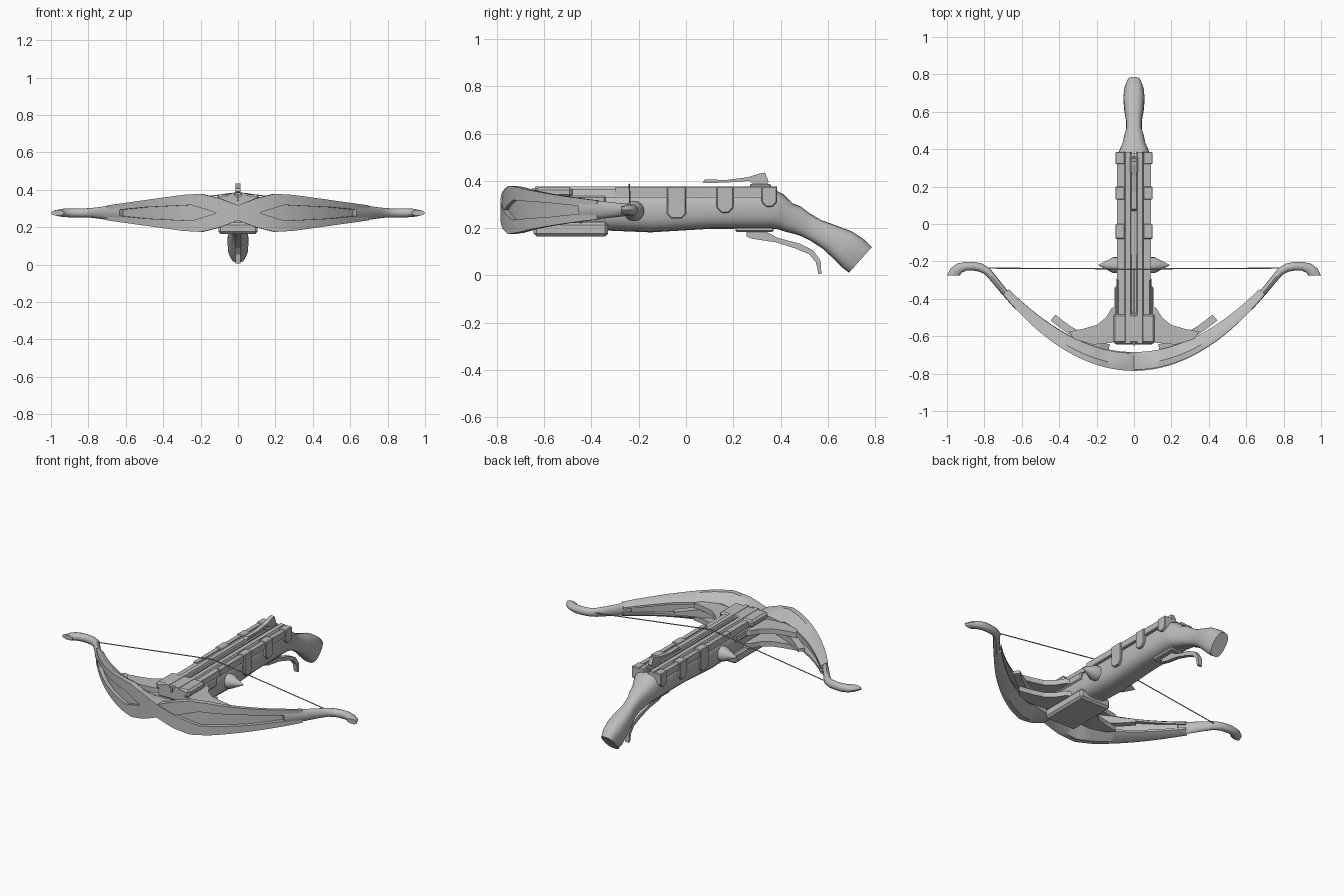
import bpy, bmesh, math
from mathutils import Vector

cube = bpy.data.objects.get("Cube")
if cube:
    bpy.data.objects.remove(cube)

grey = bpy.data.materials.new("plain grey")
grey.use_nodes = True
grey.diffuse_color = (0.5, 0.5, 0.5, 1)
grey.node_tree.nodes["Principled BSDF"].inputs["Base Color"].default_value = (0.5, 0.5, 0.5, 1)


def loft(name, rings, smooth=False, mirror=False, bevel=0):
    """Skin closed rings of equal length and cap both ends."""
    bm = bmesh.new()
    rows = [[bm.verts.new(p) for p in ring] for ring in rings]
    n = len(rows[0])
    for a, b in zip(rows, rows[1:]):
        for i in range(n):
            j = (i + 1) % n
            bm.faces.new((a[i], a[j], b[j], b[i]))
    bm.faces.new(rows[0])
    bm.faces.new(rows[-1])
    bmesh.ops.recalc_face_normals(bm, faces=bm.faces)
    mesh = bpy.data.meshes.new(name)
    bm.to_mesh(mesh)
    bm.free()
    mesh.materials.append(grey)
    obj = bpy.data.objects.new(name, mesh)
    bpy.context.collection.objects.link(obj)
    if smooth:
        bpy.ops.object.select_all(action='DESELECT')
        obj.select_set(True)
        bpy.context.view_layer.objects.active = obj
        bpy.ops.object.shade_smooth_by_angle(angle=math.radians(35))
    if bevel:
        mod = obj.modifiers.new("bevel", 'BEVEL')
        mod.width, mod.segments = bevel, 1
    if mirror:
        obj.modifiers.new("mirror", 'MIRROR').use_mirror_merge = False
    return obj


def slab(name, outline, axis, lo, hi, **kw):
    """Extrude a 2D outline along one axis."""
    def place(p, d):
        q = list(p)
        q.insert(axis, d)
        return q
    return loft(name, [[place(p, d) for p in outline] for d in (lo, hi)], **kw)


def box(name, x, y, z, **kw):
    return slab(name, [(x[0], y[0]), (x[1], y[0]), (x[1], y[1]), (x[0], y[1])], 2, *z, **kw)


def lerp(keys, x):
    """Piecewise linear value from (x, value) keys."""
    for (a, u), (b, v) in zip(keys, keys[1:]):
        if x <= b:
            return u + (v - u) * (x - a) / (b - a)
    return keys[-1][1]


# Stock and grip: top point, bottom point and half width of each section
stock = [((-.63, .355), (-.63, .2), .095), ((-.34, .36), (-.34, .19), .093),
         ((-.15, .365), (-.15, .182), .09), ((.1, .365), (.1, .197), .087),
         ((.37, .365), (.36, .198), .086), ((.41, .345), (.39, .195), .076),
         ((.45, .305), (.42, .185), .06), ((.485, .292), (.46, .175), .053),
         ((.52, .265), (.49, .165), .042), ((.57, .235), (.53, .145), .042),
         ((.63, .213), (.58, .112), .052), ((.7, .187), (.63, .065), .057),
         ((.75, .155), (.665, .03), .054), ((.787, .12), (.69, .012), .042)]
rings = []
for (ty, tz), (by, bz), w in stock:
    ring = []
    for k in range(20):
        a = 2 * math.pi * k / 20
        c, s = math.cos(a), math.sin(a)
        x = w * math.copysign(abs(c) ** .7, c)
        f = (1 + math.copysign(abs(s) ** .8, s)) / 2
        ring.append((x, by + (ty - by) * f, bz + (tz - bz) * f))
    rings.append(ring)
loft("stock", rings, smooth=True)

# Grooved deck along the top of the stock
half = [(.01, .352), (.02, .376), (.046, .376), (.052, .366), (.084, .366), (.09, .33)]
slab("deck", half + [(-x, z) for x, z in reversed(half)], 1, -.64, .385)
box("bolt_rail", (-.006, .006), (-.65, .38), (.34, .37))

# Front housing
box("front_upper_housing", (-.113, .113), (-.64, -.48), (.33, .374), bevel=.012)
box("front_side_housing", (-.1, .1), (-.635, -.34), (.29, .335), bevel=.006)
box("front_lower_housing", (-.105, .105), (-.645, -.33), (.165, .225), bevel=.012)

# Pointed straps wrapping over the deck edges
for i, (a, b, low) in enumerate([(-.08, 0, .24), (.13, .2, .265), (.32, .385, .29)]):
    c = .02
    side = [(a, .376), (b, .376), (b, low + c), (b - c, low), (a + c, low), (a, low + c)]
    slab(f"strap_{i + 1}", side, 0, .05, .099, mirror=True, bevel=.004)
for i, (a, b) in enumerate([(-.3, -.08), (0, .13), (.2, .32)]):
    box(f"deck_edge_{i + 1}", (.066, .092), (a, b), (.335, .372), mirror=True)

# Side cones
rings = [[(x, -.22 + r * math.cos(k * math.pi / 8), .272 + r * math.sin(k * math.pi / 8))
          for k in range(16)] for x, r in ((.07, .043), (.11, .043), (.15, .022), (.19, .002))]
loft("side_cone", rings, smooth=True, mirror=True)

# Bow: curve shared by all limb parts
MID = .277


def bow(x, depth):
    slope = 1.6 * x + .28 * x ** 3
    n = Vector((-slope, 1)).normalized() * depth
    return x + n.x, -.785 + .8 * x * x + .07 * x ** 4 + n.y


upper_edge = [(-.7, -.01), (-.5, -.03), (-.25, -.042), (-.13, -.005), (0, .04),
              (.1, .078), (.2, .102), (.3, .096), (.5, .068), (.7, .04)]
# Each band runs high on one side, crosses the middle, and runs low on the other
for name, sign, shift in (("front_crossing_band", -1, 0), ("rear_crossing_band", 1, .006)):
    rings = []
    for k in range(57):
        x = -.7 + k * .025
        hi, lo = lerp(upper_edge, x), -lerp(upper_edge, -x)
        t = .095 - .11 * x * x
        t0 = t * .35
        flip = abs(x) / .7
        m = min(1, abs(x) / .2)
        top_in = hi + (lo + .012 - hi) * m if x > 0 else hi
        low_in = lo + (hi - .012 - lo) * m if x < 0 else lo
        sec = [(0, lo), (0, hi), (t0, hi), (t, top_in), (t, low_in), (t0, lo)]
        ring = []
        for d, z in sec:
            px, py = bow(x, d + shift * (1 - flip))
            ring.append((sign * px, py, MID + z))
        rings.append(ring)
    loft(name, rings, smooth=True)


def limb_strip(name, x0, x1, d0, d1, height):
    """Strip following the bow curve, tapering at its ends."""
    rings = []
    for k in range(17):
        u = k / 16
        x = x0 + (x1 - x0) * u
        h = height * min(1, .25 + 4 * u, .3 + 1.3 * (1 - u))
        (ax, ay), (bx, by) = bow(x, d0), bow(x, d1)
        rings.append([(ax, ay, MID - h), (ax, ay, MID + h), (bx, by, MID + h), (bx, by, MID - h)])
    loft(name, rings, mirror=True, smooth=True)


limb_strip("limb_inner_panel", .12, .67, .022, .04, .045)
limb_strip("limb_brace", .16, .5, .085, .125, .03)

# Hooked limb tips
path = [(.62, -.445, .018, .045), (.7, -.355, .018, .037), (.75, -.293, .019, .03),
        (.785, -.252, .021, .026), (.82, -.233, .023, .024), (.86, -.226, .023, .024),
        (.9, -.226, .024, .024), (.935, -.237, .027, .022), (.955, -.255, .031, .019),
        (.964, -.275, .035, .015)]
rings = []
for i, (x, y, w, h) in enumerate(path):
    p, q = path[max(i - 1, 0)], path[min(i + 1, len(path) - 1)]
    n = Vector((p[1] - q[1], q[0] - p[0])).normalized() * w
    if i == len(path) - 1:
        n = Vector((w, 0))
    rings.append([(x + n.x * math.cos(a), y + n.y * math.cos(a), MID + h * math.sin(a))
                  for a in (math.pi * k / 6 for k in range(12))])
loft("limb_tip", rings, smooth=True, mirror=True)

# Curved fins joining stock and bow
fin = [(.08, -.43), (.12, -.45), (.15, -.5), (.2, -.54), (.27, -.56), (.35, -.575),
       (.32, -.615), (.22, -.645), (.12, -.635), (.08, -.62)]
for name, z in (("upper_fin", .3), ("lower_fin", .222)):
    slab(name, fin, 2, z, z + .03, mirror=True)

# Bow string
start, end = Vector((0, -.24, .386)), Vector((.785, -.236, .28))
rings = [[p + Vector((0, .003 * math.cos(k * math.pi / 3), .003 * math.sin(k * math.pi / 3)))
          for k in range(6)] for p in (start, end)]
loft("bow_string", rings, mirror=True)

# Sight lever on the deck
sight = [(.07, .39), (.17, .393), (.27, .4), (.29, .38), (.34, .38), (.35, .395),
         (.335, .435), (.315, .432), (.26, .415), (.17, .404), (.08, .406)]
slab("sight_lever", sight, 0, -.013, .013)
box("sight_base", (-.022, .022), (.27, .36), (.37, .386), bevel=.004)

# Trigger lever below the stock
trigger = [(.255, .19), (.255, .165), (.28, .155), (.38, .14), (.46, .115), (.52, .09), (.55, .055),
           (.56, .006), (.573, .006), (.57, .06), (.54, .105), (.48, .135), (.39, .158), (.33, .19)]
slab("trigger_lever", trigger, 0, -.013, .013)
box("trigger_plate", (-.04, .04), (.21, .37), (.184, .205), bevel=.005)
